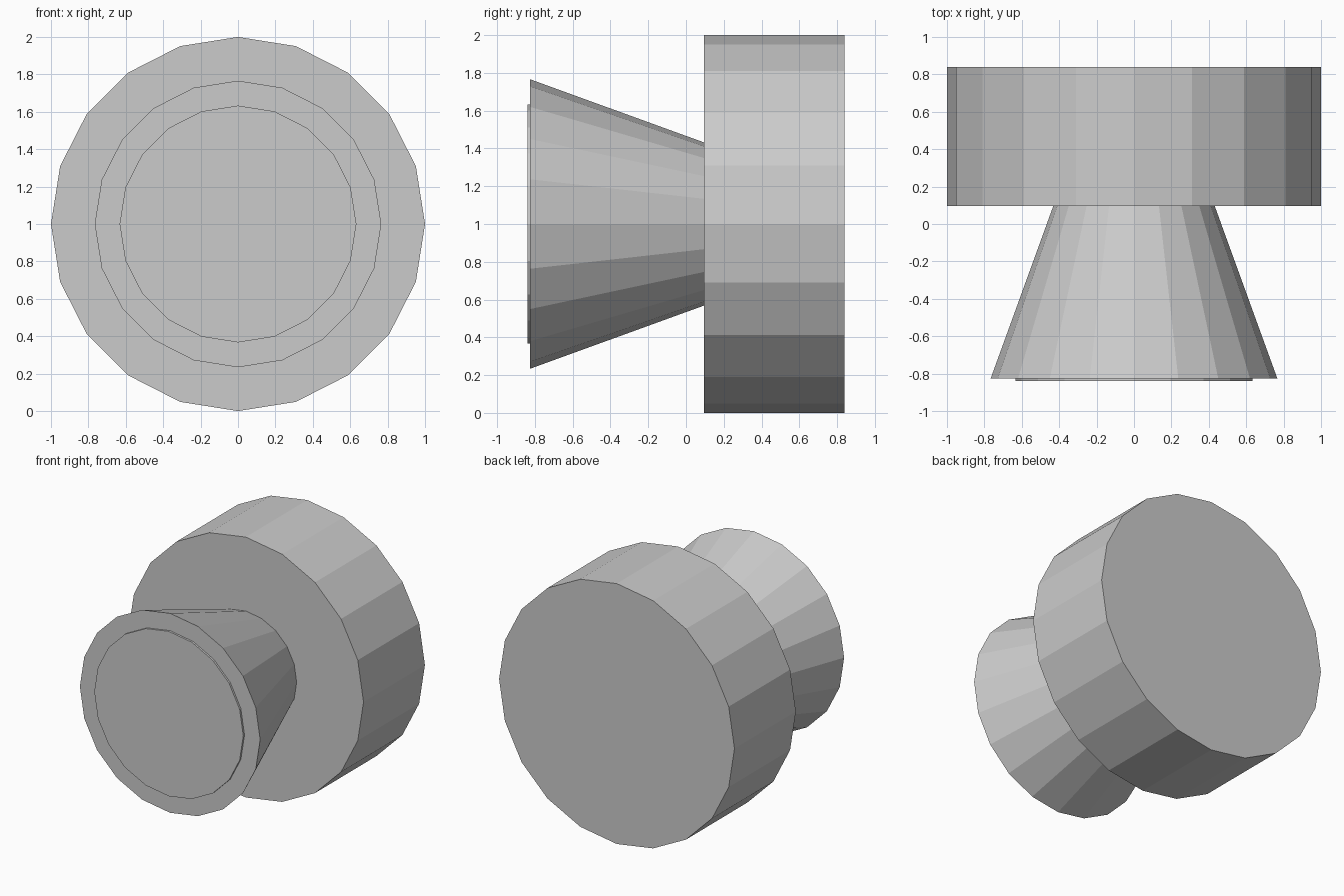
import bpy
import math

SIDES = 20

cube = bpy.data.objects.get("Cube")
if cube:
    bpy.data.objects.remove(cube, do_unlink=True)

# Single flat colour
grey = bpy.data.materials.new("plain_grey")
grey.use_nodes = True
colour = (0.6, 0.6, 0.6, 1)
grey.diffuse_color = colour
grey.node_tree.nodes["Principled BSDF"].inputs["Base Color"].default_value = colour


def turned_part(name, front_y, back_y, front_radius, back_radius):
    """Flat-sided drum or cone lying along y, with a corner pointing straight up."""
    bpy.ops.mesh.primitive_cone_add(
        vertices=SIDES, radius1=front_radius, radius2=back_radius,
        depth=back_y - front_y, end_fill_type='NGON',
        location=(0, (front_y + back_y) / 2, 1),
        rotation=(-math.pi / 2, 0, 0))
    part = bpy.context.object
    part.name = name
    part.data.materials.append(grey)
    bpy.ops.object.shade_flat()
    return part


# Wide drum at the back
turned_part("rear_drum", 0.095, 0.84, 1, 1)

# Cone flaring towards the front
turned_part("flared_cone", -0.825, 0.095, 0.766, 0.432)

# Thin disc on the cone's front face
turned_part("front_disc", -0.84, -0.825, 0.633, 0.633)
